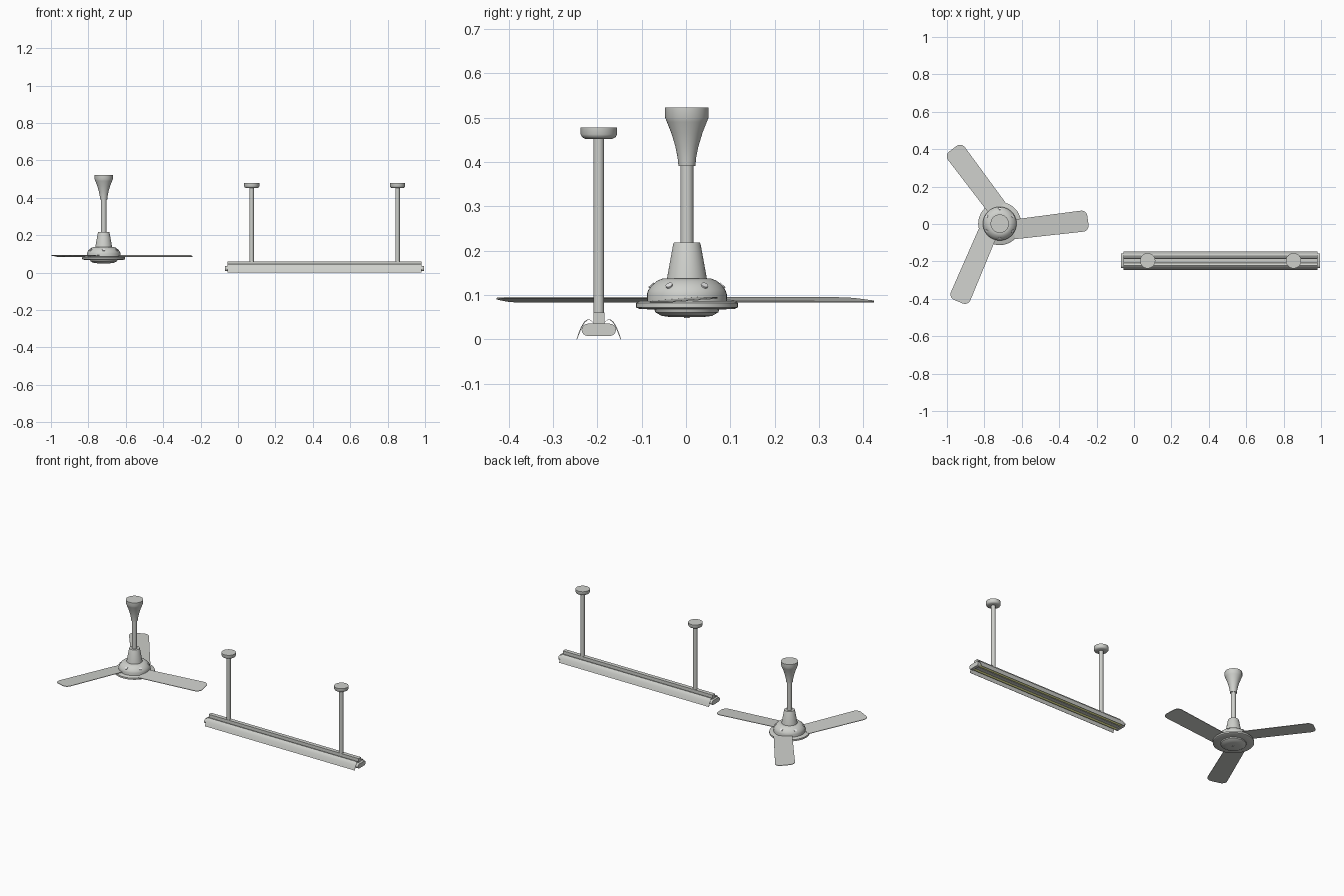
import bpy, bmesh, math
from mathutils import Matrix, Vector

cube = bpy.data.objects.get("Cube")
if cube:
    bpy.data.objects.remove(cube)


def material(name, rgb):
    m = bpy.data.materials.new(name)
    m.use_nodes = True
    m.diffuse_color = (*rgb, 1)
    m.node_tree.nodes["Principled BSDF"].inputs["Base Color"].default_value = (*rgb, 1)
    return m


GREY = material("light grey enamel", (0.62, 0.63, 0.60))
WHITE = material("white", (0.9, 0.9, 0.9))
YELLOW = material("pale yellow glass", (0.9, 0.9, 0.35))


def finish(name, bm, mat, angle=35):
    bmesh.ops.recalc_face_normals(bm, faces=bm.faces)
    mesh = bpy.data.meshes.new(name)
    bm.to_mesh(mesh)
    bm.free()
    mesh.materials.append(mat)
    ob = bpy.data.objects.new(name, mesh)
    bpy.context.collection.objects.link(ob)
    bpy.ops.object.select_all(action="DESELECT")
    ob.select_set(True)
    bpy.context.view_layer.objects.active = ob
    bpy.ops.object.shade_smooth_by_angle(angle=math.radians(angle))
    return ob


def lathe(name, profile, centre, mat=GREY, steps=40):
    """Spin a closed (radius, height) profile around a vertical axis."""
    bm = bmesh.new()
    verts = [bm.verts.new((r, 0, z)) for r, z in profile]
    edges = [bm.edges.new(pair) for pair in zip(verts, verts[1:])]
    bmesh.ops.spin(bm, geom=verts + edges, axis=(0, 0, 1), cent=(0, 0, 0),
                   angle=math.tau, steps=steps)
    bmesh.ops.remove_doubles(bm, verts=bm.verts, dist=1e-5)
    bmesh.ops.translate(bm, verts=bm.verts, vec=(*centre, 0))
    return finish(name, bm, mat)


def extrude(name, outline, direction, mat=GREY):
    """Extrude a flat polygon along a direction."""
    bm = bmesh.new()
    face = bm.faces.new([bm.verts.new(p) for p in outline])
    top = bmesh.ops.extrude_face_region(bm, geom=[face])["geom"]
    bmesh.ops.translate(bm, verts=[v for v in top if isinstance(v, bmesh.types.BMVert)],
                        vec=direction)
    return finish(name, bm, mat)


def cylinder(name, radius, depth, matrix, mat=GREY, segments=24):
    bm = bmesh.new()
    bmesh.ops.create_cone(bm, cap_ends=True, segments=segments, radius1=radius,
                          radius2=radius, depth=depth, matrix=matrix)
    return finish(name, bm, mat)


# Ceiling fan: stem and motor
FAN = (-0.718, 0.002)
lathe("fan_canopy", [(0, .522), (.049, .522), (.049, .500), (.045, .490), (.035, .465),
                     (.026, .435), (.021, .41), (.019, .391), (0, .391)], FAN)
lathe("fan_rod", [(0, .40), (.0145, .40), (.0145, .21), (0, .21)], FAN)
lathe("fan_coupler", [(0, .218), (.029, .218), (.031, .214), (.045, .137), (0, .137)], FAN)
lathe("motor_dome", [(0, .137), (.055, .137), (.067, .132), (.079, .122), (.087, .111),
                     (.090, .102), (.090, .08), (0, .08)], FAN)
lathe("motor_disc", [(0, .086), (.108, .086), (.115, .082), (.115, .072), (.108, .069),
                     (.075, .067), (0, .067)], FAN)
lathe("motor_bottom_cap", [(0, .07), (.074, .07), (.071, .061), (.057, .053),
                           (.035, .050), (0, .050)], FAN)
lathe("motor_bottom_knob", [(0, .052), (.008, .052), (.006, .048), (0, .048)], FAN)

# Vent holes around the dome
for k in range(6):
    a = math.radians(30 + 60 * k)
    normal = Vector((math.cos(a) * .65, math.sin(a) * .65, .76)).normalized()
    spot = Vector((FAN[0] + .0795 * math.cos(a), FAN[1] + .0795 * math.sin(a), .1215))
    turn = normal.to_track_quat("Z", "Y").to_matrix().to_4x4()
    cylinder(f"vent_{k + 1}", .008, .004, Matrix.Translation(spot) @ turn, WHITE, 16)

# Three tilted blades, each set to one side of the hub axis
ROOT, TIP, INNER, OUTER, ROUND = .07, .470, .012, -.101, .032
outline = [(ROOT, OUTER + .008), (ROOT, INNER)]
for side, start in ((INNER - ROUND, 90), (OUTER + ROUND, 0)):
    for i in range(7):
        a = math.radians(start - 15 * i)
        outline.append((TIP - ROUND + ROUND * math.cos(a), side + ROUND * math.sin(a)))
for k in range(3):
    a = math.radians(7.5 + 120 * k)
    points = [(FAN[0] + u * math.cos(a) - v * math.sin(a),
               FAN[1] + u * math.sin(a) + v * math.cos(a),
               .091 + .08 * v) for u, v in outline]
    extrude(f"fan_blade_{k + 1}", points, (0, 0, .003))

# Suspended lamp: gull-wing reflector, spine and end caps
LAMP_Y, LEFT, RIGHT = -.1965, -.056, .981
LENGTH = (RIGHT - LEFT, 0, 0)
wing = [(.012, .036), (.015, .041), (.020, .0445), (.026, .045), (.033, .040),
        (.040, .028), (.046, .013), (.0505, 0)]
for side, label in ((-1, "front"), (1, "back")):
    section = wing + [(y - .0015, max(z - .0015, 0)) for y, z in reversed(wing)]
    extrude(f"{label}_reflector", [(LEFT, LAMP_Y + side * y, z) for y, z in section], LENGTH)
    tube = Matrix.Translation(((LEFT + RIGHT) / 2, LAMP_Y + side * .024, .0215))
    cylinder(f"{label}_tube", .0125, RIGHT - LEFT, tube @ Matrix.Rotation(math.pi / 2, 4, "Y"),
             YELLOW)
extrude("lamp_spine", [(LEFT, LAMP_Y + y, z) for y, z in
                       ((-.0125, .012), (.0125, .012), (.0125, .06), (-.0125, .06))], LENGTH)
pill = []
for side, start in ((1, -90), (-1, 90)):
    for i in range(9):
        a = math.radians(start + 22.5 * i)
        pill.append((side * .025 + .0138 * math.cos(a), .0215 + .0138 * math.sin(a)))
for x, depth, label in ((-.070, .018, "right"), (.977, .018, "left")):
    extrude(f"{label}_end_cap", [(x, LAMP_Y + y, z) for y, z in pill], (depth, 0, 0))

# Lamp hangers
for x, label in ((.073, "right"), (.853, "left")):
    place = (x, LAMP_Y)
    lathe(f"{label}_hanger_rod", [(0, .46), (.012, .46), (.012, .055), (0, .055)], place, steps=24)
    lathe(f"{label}_hanger_canopy", [(0, .478), (.041, .478), (.041, .462), (.038, .456),
                                     (.031, .452), (0, .452)], place)
